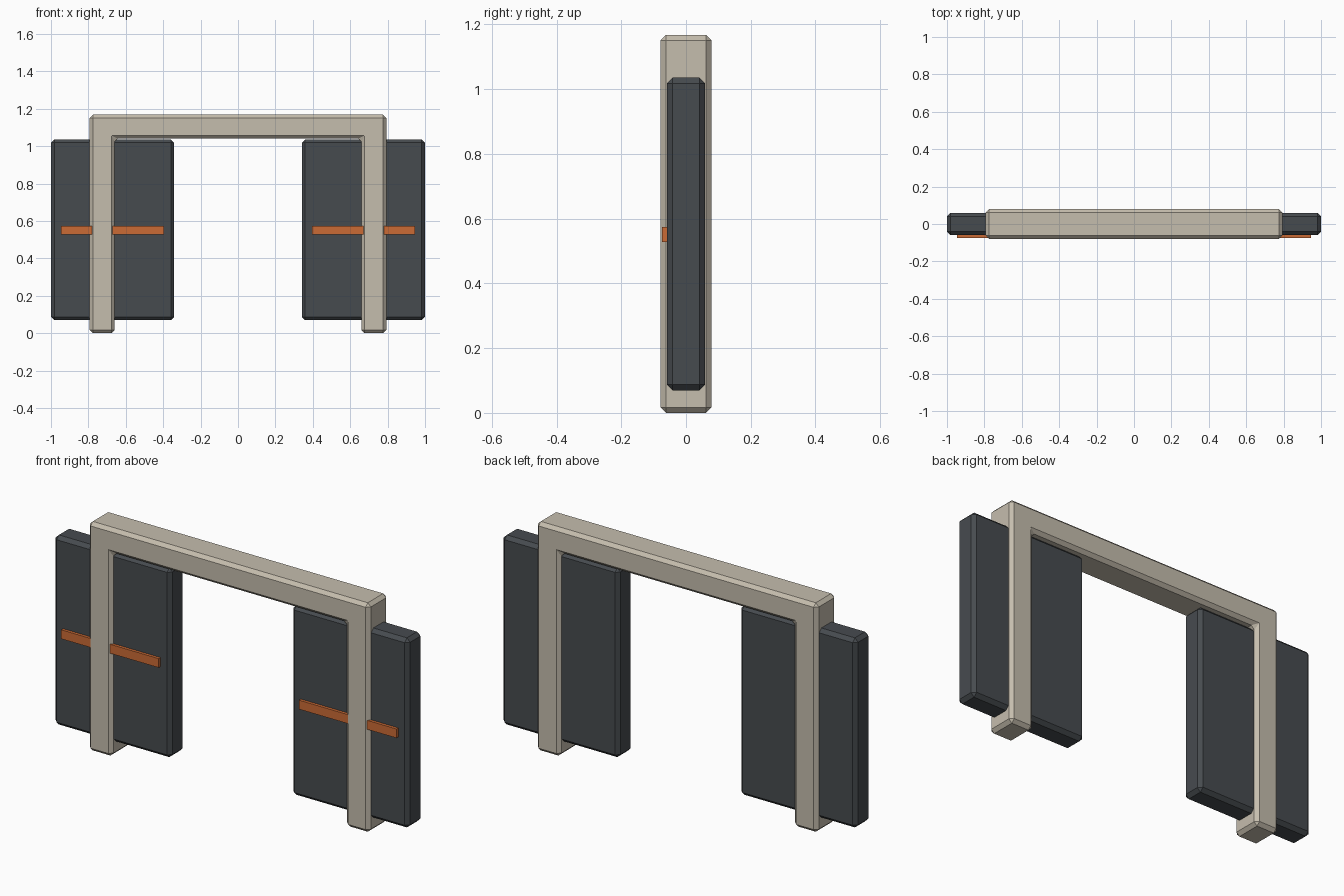
import bpy
import bmesh

cube = bpy.data.objects.get("Cube")
if cube:
    bpy.data.objects.remove(cube, do_unlink=True)


def make_material(name, rgb):
    mat = bpy.data.materials.new(name)
    mat.use_nodes = True
    color = (*rgb, 1.0)
    mat.diffuse_color = color
    mat.node_tree.nodes["Principled BSDF"].inputs["Base Color"].default_value = color
    return mat


beige = make_material("warm beige", (0.56, 0.51, 0.42))
charcoal = make_material("charcoal", (0.062, 0.07, 0.078))
orange = make_material("burnt orange", (0.60, 0.145, 0.035))


def extruded(name, profile, front, back, mat, bevel=0.0):
    """Extrude an x-z outline from y = front to y = back, with chamfered edges."""
    bm = bmesh.new()
    face = bm.faces.new([bm.verts.new((x, front, z)) for x, z in profile])
    result = bmesh.ops.extrude_face_region(bm, geom=[face])
    verts = [v for v in result["geom"] if isinstance(v, bmesh.types.BMVert)]
    bmesh.ops.translate(bm, verts=verts, vec=(0, back - front, 0))
    bmesh.ops.recalc_face_normals(bm, faces=bm.faces)
    mesh = bpy.data.meshes.new(name)
    bm.to_mesh(mesh)
    bm.free()
    mesh.materials.append(mat)
    obj = bpy.data.objects.new(name, mesh)
    bpy.context.collection.objects.link(obj)
    if bevel:
        mod = obj.modifiers.new("chamfer", "BEVEL")
        mod.width = bevel
        mod.segments = 1
        mod.limit_method = "ANGLE"
    return obj


def rectangle(x0, x1, z0, z1):
    return [(x0, z0), (x1, z0), (x1, z1), (x0, z1)]


# Portal frame: two posts and a lintel in one piece
outer, inner, top, underside = 0.793, 0.66, 1.168, 1.04
half = [(inner, underside), (inner, 0), (outer, 0), (outer, top)]
outline = half + [(-x, z) for x, z in reversed(half)]
extruded("portal_frame", outline, -0.079, 0.079, beige, 0.017)

# Side panels and their front stripes
for side, sign in (("left", 1), ("right", -1)):
    extruded(side + "_panel", rectangle(sign * 0.341, sign, 0.069, 1.036),
             -0.059, 0.059, charcoal, 0.018)
    extruded(side + "_stripe", rectangle(sign * 0.396, sign * 0.946, 0.528, 0.574),
             -0.074, -0.056, orange)
